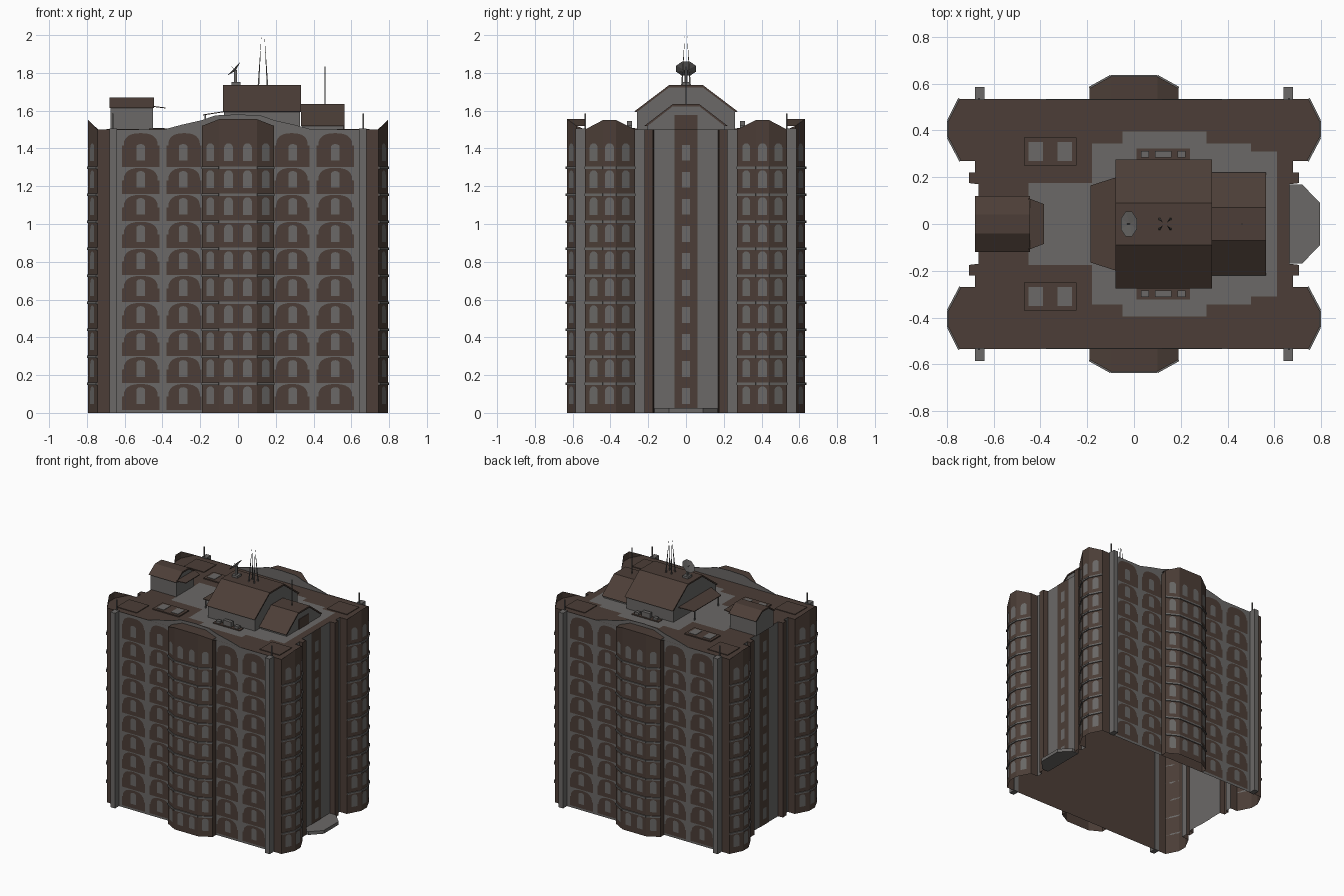
import bpy, math
from mathutils import Vector
from mathutils.geometry import normal

if "Cube" in bpy.data.objects:
    bpy.data.objects.remove(bpy.data.objects["Cube"])

COLOURS = {"brown": (0.072, 0.048, 0.038, 1), "grey": (0.145, 0.140, 0.135, 1)}
mats = {}
for n, c in COLOURS.items():
    mats[n] = bpy.data.materials.new(n)
    mats[n].diffuse_color = c
parts = {}
QUARTERS = [(1, 1), (-1, 1), (-1, -1), (1, -1)]
BOTH_Y = [(1, 1), (1, -1)]


def face(name, mat, pts, out, m=(1, 1)):
    """Add one polygon to a part, turned to face the given direction."""
    mir = lambda p: Vector((p[0] * m[0], p[1] * m[1], p[2]))
    pts = [mir(p) for p in pts]
    if normal(pts).dot(mir(out)) < 0:
        pts.reverse()
    vs, fs = parts.setdefault((name, mat), ([], []))
    fs.append(list(range(len(vs), len(vs) + len(pts))))
    vs.extend(pts)


def prism(name, mat, pts, vec, m=(1, 1)):
    pts, vec = [Vector(p) for p in pts], Vector(vec)
    if normal(pts).dot(vec) < 0:
        pts.reverse()
    face(name, mat, pts, -vec, m)
    face(name, mat, [p + vec for p in pts], vec, m)
    for a, b in zip(pts, pts[1:] + pts[:1]):
        face(name, mat, [a, b, b + vec, a + vec], (b - a).cross(vec), m)


def box(name, mat, x0, x1, y0, y1, z0, z1, m=(1, 1)):
    prism(name, mat, [(x0, y0, z0), (x1, y0, z0), (x1, y1, z0), (x0, y1, z0)], (0, 0, z1 - z0), m)


def panel(name, mat, a, b, shape, off, m):
    """Thin plate on the wall from a to b; shape is in (distance, height)."""
    a, b = Vector((*a, 0)), Vector((*b, 0))
    t = (b - a).normalized()
    n = Vector((t.y, -t.x, 0))
    face(name, mat, [a + t * u + n * off + Vector((0, 0, z)) for u, z in shape], n, m)


def arch(c, w, z0, z1, rise, step=0.0, n=8, power=1.0):
    """Arched outline; a power below 1 makes the curve squarer."""
    r, zs = w / 2 - step, z1 - rise
    pts = [(c - w / 2, z0), (c + w / 2, z0)]
    if step:
        pts.append((c + w / 2, zs))
    for i in range(n + 1):
        co, si = math.cos(math.pi * i / n), max(0, math.sin(math.pi * i / n))
        pts.append((c + math.copysign(r * abs(co) ** power, co), zs + rise * si ** power))
    if step:
        pts.append((c - w / 2, zs))
    return pts


def spike(name, base, top, r):
    base, top = Vector(base), Vector(top)
    ring = [base + Vector((r * x, r * y, 0)) for x, y in QUARTERS]
    for p, q in zip(ring, ring[1:] + ring[:1]):
        face(name, "grey", [p, q, top], (p + q) / 2 - base)


def gambrel(name, x0, x1, e, r, ze, zr):
    """Roof hut: grey walls under a brown three-sided roof."""
    w, t = e - 0.015, 0.012
    prism(name + "_walls", "grey", [(x0 + .006, y, z) for y, z in
          [(-w, 1.498), (w, 1.498), (w, ze), (r, zr - t), (-r, zr - t), (-w, ze)]], (x1 - x0 - .012, 0, 0))
    prism(name + "_roof", "brown", [(x0, y, z) for y, z in
          [(-e, ze), (-r, zr), (r, zr), (e, ze), (e - .015, ze - .002), (r, zr - t), (-r, zr - t), (-e + .015, ze - .002)]],
          (x1 - x0, 0, 0))


# One quarter of the plan: x, y, wall height
PLAN = [(.665, 0, 1.5), (.665, .17, 1.5), (.705, .175, 1.5), (.705, .22, 1.5), (.68, .22, 1.5),
        (.68, .27, 1.5), (.74, .27, 1.5), (.793, .37, 1.55), (.793, .44, 1.55), (.745, .535, 1.5),
        (.19, .535, 1.5), (.19, .58, 1.52), (.10, .63, 1.555), (0, .63, 1.555)]
GREY_WALLS = (0, 4)
WINDOW_WALLS = (6, 7, 8, 11, 12)
FLOORS = [0.012 + 0.143 * k for k in range(10)]

for m in QUARTERS:
    # Outer walls, with windows and ledges on the towers and bays
    for i, (a, b) in enumerate(zip(PLAN, PLAN[1:])):
        d = math.dist(a[:2], b[:2])
        panel("outer_walls", "grey" if i in GREY_WALLS else "brown", a[:2], b[:2],
              [(0, 0), (d, 0), (d, b[2]), (0, a[2])], 0, m)
        if i not in WINDOW_WALLS:
            continue
        t = (Vector(b[:2]) - Vector(a[:2])) / d
        o = Vector((t.y, -t.x)) * .007
        p, q = Vector(a[:2]), Vector(b[:2])
        for k, z in enumerate(FLOORS):
            panel("round_windows", "grey", a[:2], b[:2], arch(d / 2, .047, z + .034, z + .128, .022), .003, m)
            if k:
                prism("floor_ledges", "grey", [(*p, z - .007), (*q, z - .007), (*(q + o), z - .007), (*(p + o), z - .007)],
                      (0, 0, .012), m)
    # Flat wall closing the back of the bay
    face("bay_back_wall", "brown", [(0, .535, 0), (.19, .535, 0), (.19, .535, 1.5), (0, .535, 1.5)], (0, 1, 0), m)
    # Long facade: grey sheet, brown arches, grey windows
    a, b = (.74, .535), PLAN[10][:2]
    panel("facade_sheet", "grey", a, b, [(.06, 0), (.55, 0), (.55, 1.5), (.06, 1.5)], .002, m)
    for k, z in enumerate(FLOORS):
        top = z + (.182 if k == 9 else .141)
        for c, w, cw in ((.285, .186, .29), (.515, .198, .515)):
            panel("facade_arches", "brown", a, b, arch(.74 - c, w, z + .004, top, .066, .009, 12, .8), .004, m)
            panel("facade_windows", "grey", a, b, arch(.74 - cw, .046, z + .036, z + .124, .014), .006, m)
    # Corner pilasters and posts
    box("corner_pilasters", "grey", .64, .68, .53, .585, 0, 1.505, m)
    box("corner_posts", "grey", .658, .666, .53, .538, 1.5, 1.585, m)
    # Flat roof and bay roof
    face("main_roof", "brown", [(0, 0, 1.498)] + [(x, y, 1.498) for x, y, z in PLAN[:11]] + [(0, .535, 1.498)], (0, 0, 1), m)
    face("bay_roof", "brown", [(.19, .535, 1.52), (.19, .58, 1.52), (.1, .63, 1.555), (.1, .535, 1.555)], (0, 0, 1), m)
    face("bay_roof", "brown", [(0, .535, 1.555), (0, .63, 1.555), (.1, .63, 1.555), (.1, .535, 1.555)], (0, 0, 1), m)
    # Curved parapet behind each bay
    prism("curved_parapet", "grey", [(x, .529, z) for x, z in
          [(0, 1.498), (.4, 1.498), (.3, 1.525), (.19, 1.55), (.12, 1.575), (0, 1.58)]], (0, .006, 0), m)
    # Corner roof pads
    box("corner_roof_pads", "brown", .525, .695, .335, .485, 1.498, 1.503, m)
    # End walls: brown centre strip with square windows
    panel("end_strip", "brown", (.665, 0), (.665, .06), [(0, 0), (.06, 0), (.06, 1.5), (0, 1.5)], .003, m)
    for z in FLOORS:
        panel("end_windows", "grey", (.665, 0), (.665, .06),
              [(0, z + .036), (.02, z + .036), (.02, z + .12), (0, z + .12)], .006, m)

# Entrance canopy at the foot of the right end
prism("entrance_canopy", "grey", [(.665, -.168, 0), (.72, -.168, 0), (.795, -.09, 0), (.795, .09, 0),
                                  (.72, .168, 0), (.665, .168, 0)], (0, 0, .025))

# Roof terrace paving, skylights and vents
for m in BOTH_Y:
    for x0, x1, y in ((-.45, -.18, .175), (-.18, -.05, .345), (-.05, .31, .395), (.31, .5, .345), (.5, .612, .31)):
        face("terrace_paving", "grey", [(x0, 0, 1.502), (x1, 0, 1.502), (x1, y, 1.502), (x0, y, 1.502)], (0, 0, 1), m)
    box("skylight_frames", "brown", -.47, -.245, .25, .37, 1.498, 1.506, m)
    for x in (-.45, -.328):
        box("skylight_panes", "grey", x, x + .062, .27, .35, 1.504, 1.509, m)
    box("vent_bases", "brown", .01, .24, .275, .322, 1.5, 1.507, m)
    for x0, x1, z in ((.03, .065, 1.525), (.09, .16, 1.545), (.185, .22, 1.525)):
        box("vent_units", "grey", x0, x1, .285, .312, 1.505, z, m)

# Roof huts
gambrel("penthouse", -.08, .333, .275, .09, 1.595, 1.735)
gambrel("penthouse_wing", .333, .565, .22, .07, 1.52, 1.635)
gambrel("stair_hut", -.68, -.445, .12, .04, 1.615, 1.67)
box("wing_door", "brown", .555, .563, -.06, .06, 1.498, 1.578)

# Small canopies on the left of the huts
for name, xa, ya, za, xb, yb, zb in (("penthouse_canopy", -.185, .165, 1.575, -.075, .2, 1.592),
                                     ("stair_canopy", -.385, .085, 1.612, -.45, .11, 1.62)):
    prism(name, "brown", [(xa, -ya, za), (xa, ya, za), (xb, yb, zb), (xb, -yb, zb)], (0, 0, .005))
for m in BOTH_Y:
    box("canopy_posts", "grey", -.178, -.17, .14, .148, 1.5, 1.576, m)

# Masts
for sx, sy in QUARTERS:
    spike("main_mast", (.132 + .024 * sx, .022 * sy, 1.73), (.132 + .008 * sx, .006 * sy, 2.0), .004)
box("thin_mast", "grey", .459, .463, -.002, .002, 1.63, 1.835)

# Satellite dish
box("dish_base", "grey", -.035, .012, -.025, .025, 1.73, 1.752)
box("dish_stand", "grey", -.02, -.004, -.008, .008, 1.75, 1.815)
c, up, n = Vector((-.022, 0, 1.822)), Vector((.68, 0, .73)), Vector((-.73, 0, .68))
rim = [c + Vector((0, 1, 0)) * .057 * math.cos(t) + up * .055 * math.sin(t)
       for t in (math.pi * (2 * i + 1) / 8 for i in range(8))]
for p, q in zip(rim, rim[1:] + rim[:1]):
    face("dish_bowl", "grey", [p, q, c - n * .006], n)
    face("dish_bowl", "grey", [p, q, c - n * .014], -n)
spike("dish_feed", c - n * .008, c + n * .018, .003)

# Turn every collected part into an object
for (name, mat), (vs, fs) in parts.items():
    me = bpy.data.meshes.new(name)
    me.from_pydata(vs, [], fs)
    me.materials.append(mats[mat])
    ob = bpy.data.objects.new(name if (name, "brown") not in parts or mat == "brown" else name + "_grey", me)
    bpy.context.collection.objects.link(ob)

for m in bpy.data.materials:
    if m.users and not m.is_grease_pencil:
        m.use_nodes = True
        m.node_tree.nodes["Principled BSDF"].inputs["Base Color"].default_value = m.diffuse_color
